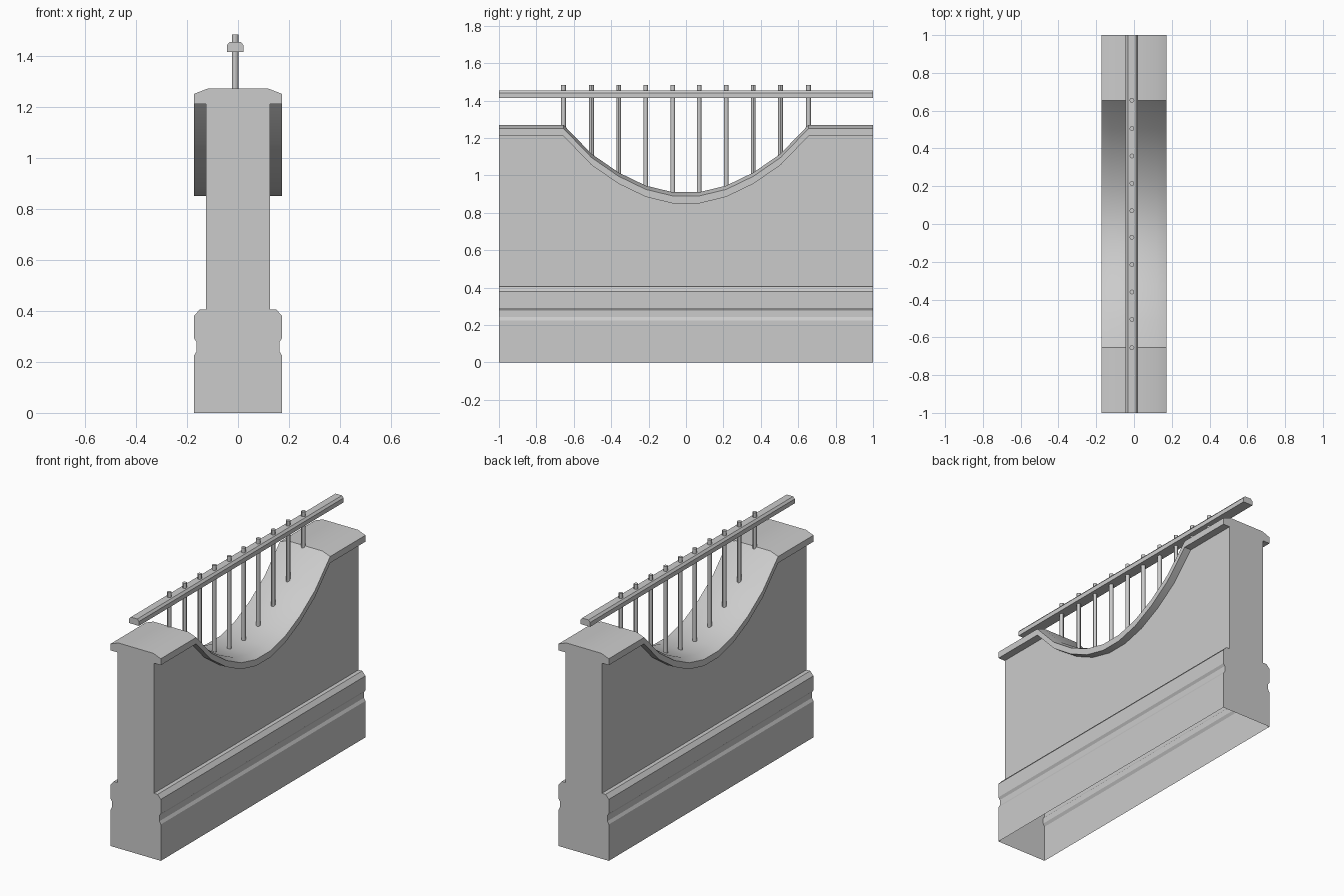
import bpy, bmesh, math

cube = bpy.data.objects.get("Cube")
if cube:
    bpy.data.objects.remove(cube, do_unlink=True)

stone = bpy.data.materials.new("light grey")
stone.use_nodes = True
grey = (0.6, 0.6, 0.6, 1)
stone.diffuse_color = grey
stone.node_tree.nodes["Principled BSDF"].inputs["Base Color"].default_value = grey


def loft(name, sections, closed=True):
    """Join matching cross-sections along y and close both ends."""
    bm = bmesh.new()
    rings = [[bm.verts.new(p) for p in s] for s in sections]
    count = len(rings[0])
    for a, b in zip(rings, rings[1:]):
        for i in range(count if closed else count - 1):
            j = (i + 1) % count
            bm.faces.new((a[i], a[j], b[j], b[i]))
    bm.faces.new(rings[0])
    bm.faces.new(rings[-1])
    bmesh.ops.recalc_face_normals(bm, faces=bm.faces)
    mesh = bpy.data.meshes.new(name)
    bm.to_mesh(mesh)
    bm.free()
    obj = bpy.data.objects.new(name, mesh)
    bpy.context.collection.objects.link(obj)
    return obj


def finish(obj):
    obj.data.materials.clear()
    obj.data.materials.append(stone)
    bpy.ops.object.select_all(action="DESELECT")
    obj.select_set(True)
    bpy.context.view_layer.objects.active = obj
    bpy.ops.object.shade_smooth_by_angle(angle=math.radians(30))


# Sagging top line: (distance from the middle, height)
dip = [(0.07, 0.91), (0.215, 0.945), (0.36, 1.015), (0.505, 1.115), (0.655, 1.27)]
half = dip + [(1, 1.27)]
top_line = [(-y, z) for y, z in reversed(half)] + half


# Wall with moulded plinth and overhanging coping, open underneath
def wall_section(y, top):
    side = [(0.172, 0), (0.172, 0.225), (0.162, 0.242), (0.162, 0.277),
            (0.172, 0.292), (0.172, 0.38), (0.15, 0.405), (0.125, 0.405),
            (0.125, top - 0.06), (0.172, top - 0.06),
            (0.172, top - 0.02), (0.12, top)]
    outline = side + [(-x, z) for x, z in reversed(side)]
    return [(x, y, z) for x, z in outline]


finish(loft("wall", [wall_section(y, z) for y, z in top_line], closed=False))

# Handrail with chamfered upper edges
rail_x = -0.011
rail = [(-0.033, 1.413), (0.033, 1.413), (0.033, 1.44),
        (0.022, 1.453), (-0.022, 1.453), (-0.033, 1.44)]
finish(loft("handrail", [[(rail_x + x, y, z) for x, z in rail] for y in (-1, 1)]))

# Balusters standing on the dip and passing through the handrail
for number, (y, z) in enumerate(top_line[1:-1], 1):
    base, tip = z - 0.015, 1.483
    bpy.ops.mesh.primitive_cylinder_add(
        vertices=12, radius=0.0125, depth=tip - base,
        location=(rail_x, y, (base + tip) / 2))
    post = bpy.context.object
    post.name = f"baluster_{number}"
    finish(post)
